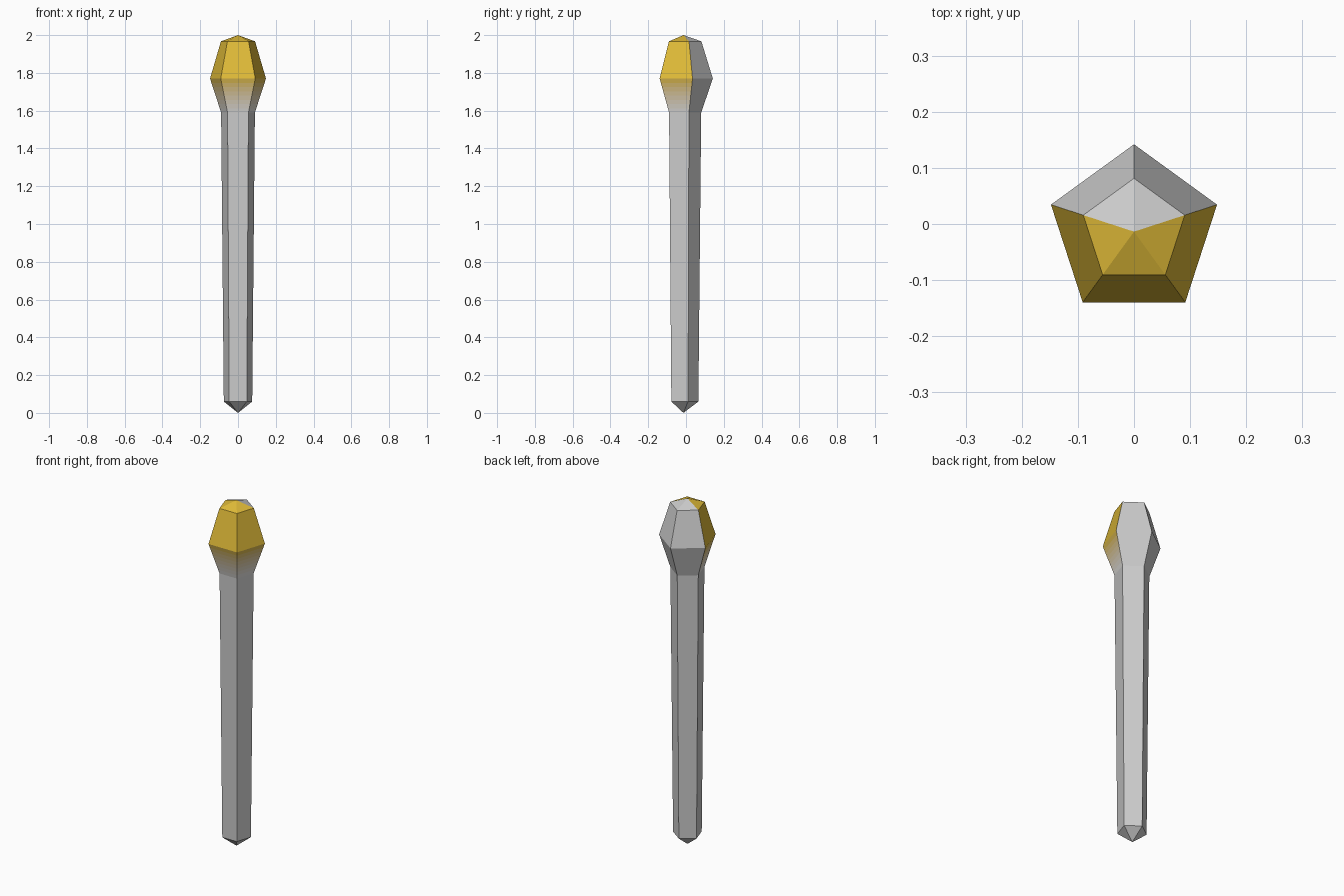
import bpy
import math

if "Cube" in bpy.data.objects:
    bpy.data.objects.remove(bpy.data.objects["Cube"])

SIDES = 5
CENTRE_Y = -0.0136          # pentagon centre, so its bounds are centred on y = 0
GREY = (0.8, 0.8, 0.8)
GOLD = (0.75, 0.5, 0.04)
PAINTED = (1, 2, 3)         # left, front and right sides carry the paint


def paint(name, t):
    """Material blended from grey (t=0) to gold (t=1)."""
    mat = bpy.data.materials.new(name)
    mat.diffuse_color = tuple(a + (b - a) * t for a, b in zip(GREY, GOLD)) + (1.0,)
    mat.use_nodes = True
    mat.node_tree.nodes["Principled BSDF"].inputs["Base Color"].default_value = mat.diffuse_color
    return mat


def spire(name, profile, tip=None, materials=(), slot=None):
    """Pentagonal loft through (z, radius) rings; radius 0 is a point."""
    verts, faces, slots, prev = [], [], [], None
    for level, (z, r) in enumerate(profile):
        count = SIDES if r > 0 else 1
        start = len(verts)
        for k in range(count):
            a = math.pi / 2 + k * math.tau / SIDES
            verts.append((r * math.cos(a), CENTRE_Y + r * math.sin(a), z))
        ring = [start + k % count for k in range(SIDES)]
        if prev:
            for k in range(SIDES):
                n = (k + 1) % SIDES
                loop = [prev[k], prev[n], ring[n], ring[k]]
                faces.append(list(dict.fromkeys(loop)))
                slots.append(slot(level - 1, k) if slot else 0)
        prev = ring
    mesh = bpy.data.meshes.new(name)
    mesh.from_pydata(verts, [], faces)
    for mat in materials:
        mesh.materials.append(mat)
    for poly, s in zip(mesh.polygons, slots):
        poly.material_index = s
    obj = bpy.data.objects.new(name, mesh)
    bpy.context.collection.objects.link(obj)
    return obj


# Slim shaft with a pointed foot
spire("shaft", [(0.0, 0), (0.06, 0.079), (1.59, 0.094)])

# Faceted head: the flare is banded so the paint fades into the grey
BANDS = 8
flare = [(1.59 + 0.18 * i / BANDS, 0.094 + 0.0616 * i / BANDS) for i in range(BANDS + 1)]
mats = [paint("grey", 0)]
mats += [paint(f"fade_{i}", (i + 0.5) / BANDS) for i in range(BANDS)]
mats.append(paint("gold", 1))


def head_slot(band, side):
    return min(band, BANDS) + 1 if side in PAINTED else 0


spire("head", flare + [(1.967, 0.095), (2.0, 0)], materials=mats, slot=head_slot)
